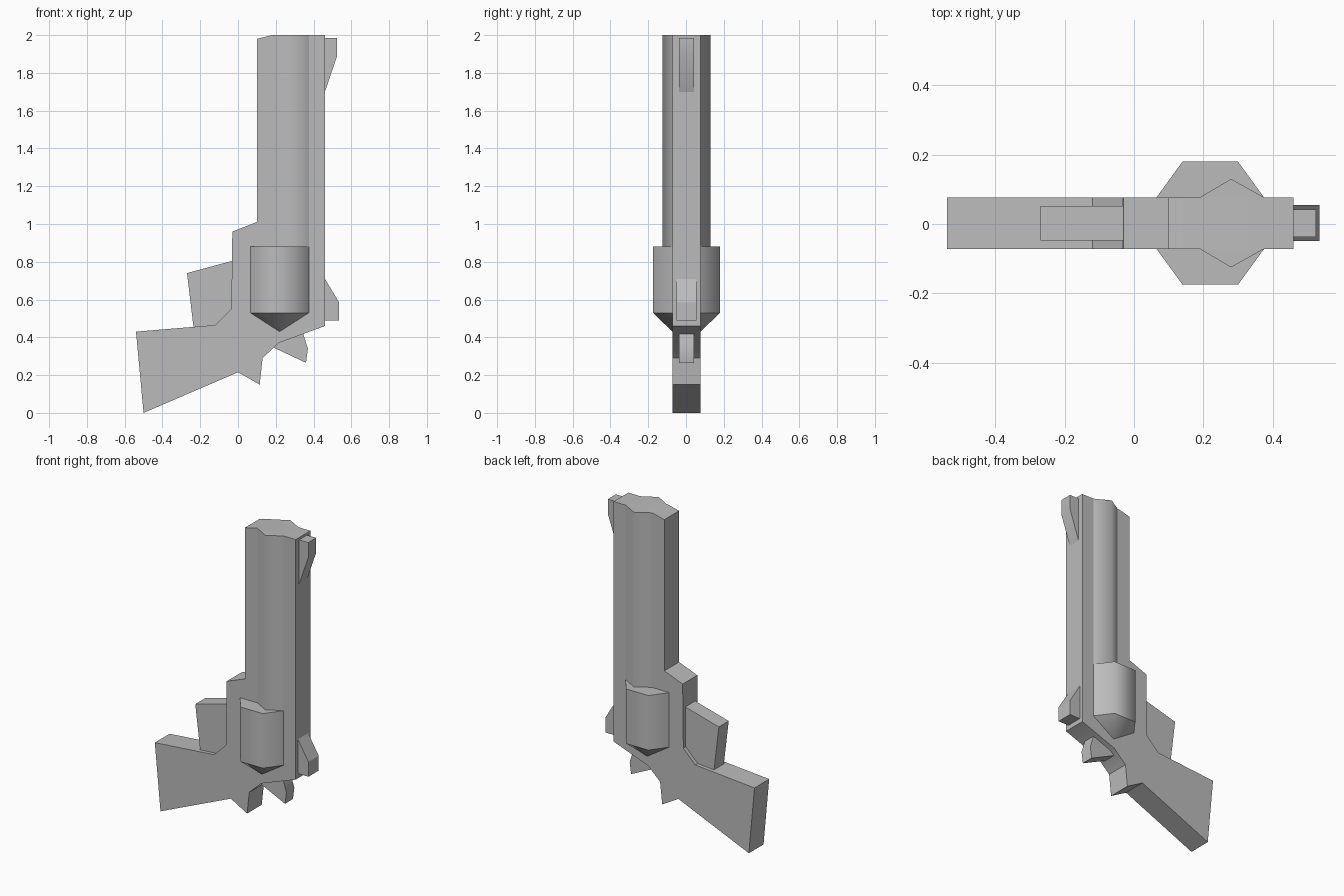
import bpy, bmesh, math
from mathutils import Vector

if "Cube" in bpy.data.objects:
    bpy.data.objects.remove(bpy.data.objects["Cube"])

grey = bpy.data.materials.new("grey_metal")
grey.use_nodes = True
colour = (0.5, 0.5, 0.5, 1)
grey.diffuse_color = colour
grey.node_tree.nodes["Principled BSDF"].inputs["Base Color"].default_value = colour

HALF = 0.0745     # half thickness of the frame
MID = 0.0025      # middle plane of the whole model


def finish(name, bm, angle):
    bmesh.ops.recalc_face_normals(bm, faces=bm.faces)
    mesh = bpy.data.meshes.new(name)
    bm.to_mesh(mesh)
    bm.free()
    mesh.materials.append(grey)
    obj = bpy.data.objects.new(name, mesh)
    bpy.context.collection.objects.link(obj)
    obj.location.y = MID
    bpy.ops.object.select_all(action='DESELECT')
    obj.select_set(True)
    bpy.context.view_layer.objects.active = obj
    bpy.ops.object.shade_smooth_by_angle(angle=math.radians(angle))


def extrude(bm, points, offset):
    face = bm.faces.new([bm.verts.new(p) for p in points])
    moved = bmesh.ops.extrude_face_region(bm, geom=[face], use_keep_orig=True)
    verts = [v for v in moved["geom"] if isinstance(v, bmesh.types.BMVert)]
    bmesh.ops.translate(bm, verts=verts, vec=Vector(offset))


def plate(name, outline, half):
    # side outline (x, z) given thickness across y
    bm = bmesh.new()
    extrude(bm, [(x, -half, z) for x, z in outline], (0, 2 * half, 0))
    finish(name, bm, 30)


def side_column(name, outline, bottom, top):
    # plan outline (x, y) raised along z on both sides of the frame
    bm = bmesh.new()
    for side in (-1, 1):
        extrude(bm, [(x, side * y, bottom) for x, y in outline], (0, 0, top - bottom))
    finish(name, bm, 65)


# Frame, barrel and grip in one slab
plate("frame", [(0.10, 1.98), (0.18, 2), (0.46, 2), (0.46, 0.46), (0.215, 0.37),
                (0.13, 0.29), (0.115, 0.15), (0, 0.215), (-0.50, 0), (-0.54, 0.43),
                (-0.12, 0.465), (-0.035, 0.55), (-0.03, 0.96), (0.10, 1.01)], HALF)

# Small parts set into the frame
plate("hammer", [(-0.27, 0.74), (-0.03, 0.805), (-0.03, 0.45), (-0.235, 0.45)], 0.05)
plate("front_sight", [(0.45, 1.985), (0.525, 1.985), (0.525, 1.89), (0.46, 1.70), (0.45, 1.70)], 0.04)
plate("rear_sight", [(0.46, 0.71), (0.535, 0.585), (0.535, 0.49), (0.45, 0.49), (0.45, 0.71)], 0.052)
plate("trigger", [(0.19, 0.345), (0.36, 0.265), (0.37, 0.34), (0.345, 0.42), (0.22, 0.40)], 0.04)

# Raised ridge along each side of the barrel
side_column("barrel_ridge", [(0.19, HALF), (0.28, 0.1275), (0.375, HALF)], 0.8, 2)

# Bulging drum on each side, closed below by a tapered point
drum = [(0.065, HALF), (0.14, 0.1775), (0.30, 0.1775), (0.375, HALF)]
side_column("drum", drum, 0.53, 0.88)

bm = bmesh.new()
for side in (-1, 1):
    rim = [bm.verts.new((x, side * y, 0.53)) for x, y in drum]
    tip = bm.verts.new((0.22, side * HALF, 0.43))
    for a, b in zip(rim, rim[1:]):
        bm.faces.new((a, b, tip))
    bm.faces.new((rim[0], rim[-1], tip))
    bm.faces.new(rim)
finish("drum_tip", bm, 65)
